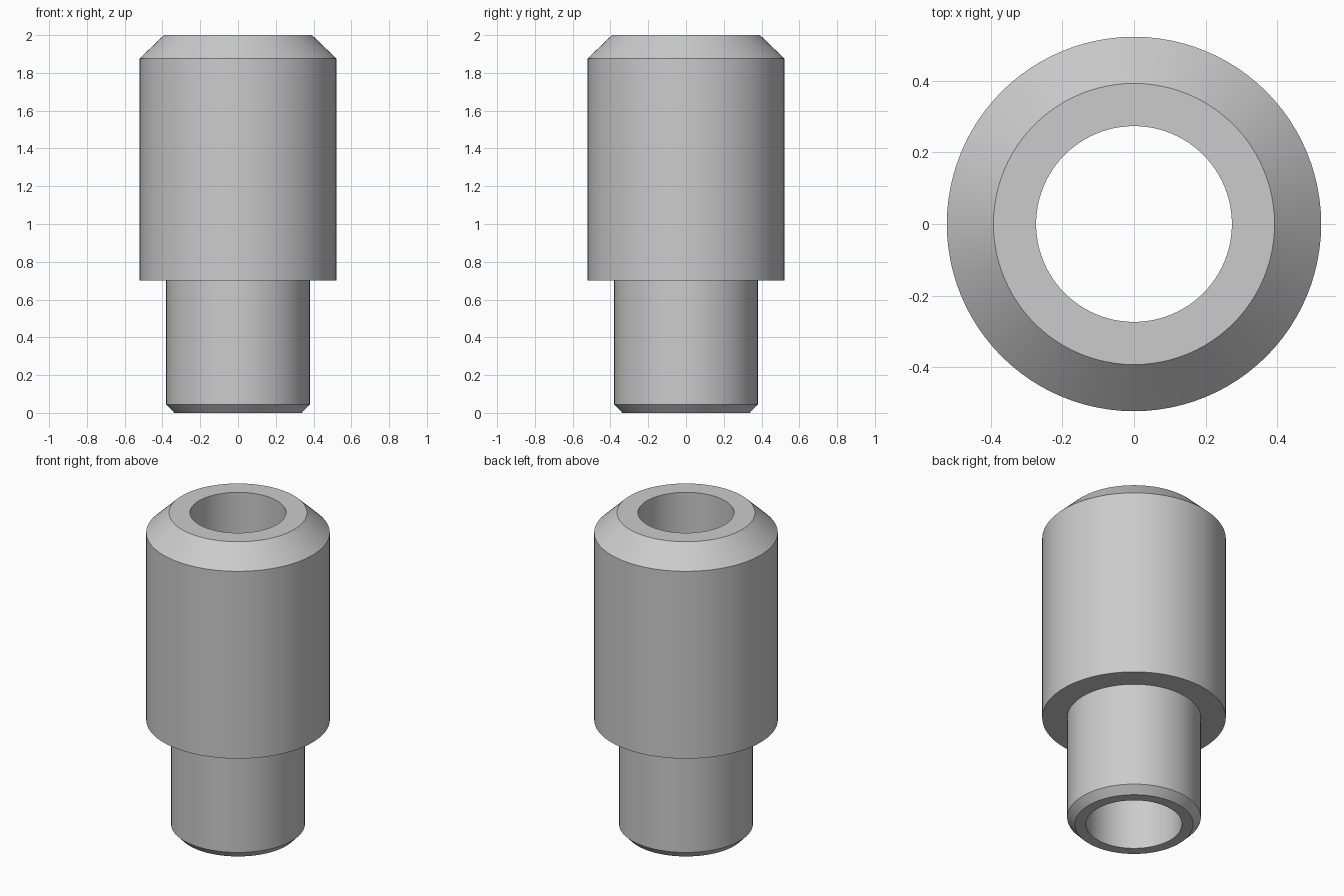
import bpy
import bmesh
import math

cube = bpy.data.objects.get("Cube")
if cube:
    bpy.data.objects.remove(cube, do_unlink=True)

SEGMENTS = 96

# Plain grey metal
metal = bpy.data.materials.new("grey metal")
colour = (0.6, 0.6, 0.6, 1.0)
metal.diffuse_color = colour
metal.use_nodes = True
metal.node_tree.nodes["Principled BSDF"].inputs["Base Color"].default_value = colour

# Closed section (radius, height): outside from the bottom up, then the bore
profile = [
    (0.273, 0.0), (0.337, 0.0), (0.38, 0.045), (0.38, 0.70),
    (0.522, 0.70), (0.522, 1.875), (0.392, 2.0), (0.273, 2.0),
]


def lathe(name, section, material):
    """Revolve a closed section around z."""
    bm = bmesh.new()
    verts = [bm.verts.new((r, 0, z)) for r, z in section]
    edges = [bm.edges.new((a, b)) for a, b in zip(verts, verts[1:] + verts[:1])]
    bmesh.ops.spin(bm, geom=verts + edges, cent=(0, 0, 0), axis=(0, 0, 1),
                   angle=math.tau, steps=SEGMENTS, use_merge=False)
    bmesh.ops.remove_doubles(bm, verts=bm.verts, dist=0.0001)
    bmesh.ops.recalc_face_normals(bm, faces=bm.faces)
    mesh = bpy.data.meshes.new(name)
    bm.to_mesh(mesh)
    bm.free()
    mesh.materials.append(material)
    obj = bpy.data.objects.new(name, mesh)
    bpy.context.collection.objects.link(obj)
    return obj


# Stepped bushing with a chamfered head, a narrow shank and a through bore
bushing = lathe("stepped_bushing", profile, metal)
bpy.ops.object.select_all(action="DESELECT")
bushing.select_set(True)
bpy.context.view_layer.objects.active = bushing
bpy.ops.object.shade_smooth_by_angle(angle=math.radians(30))
